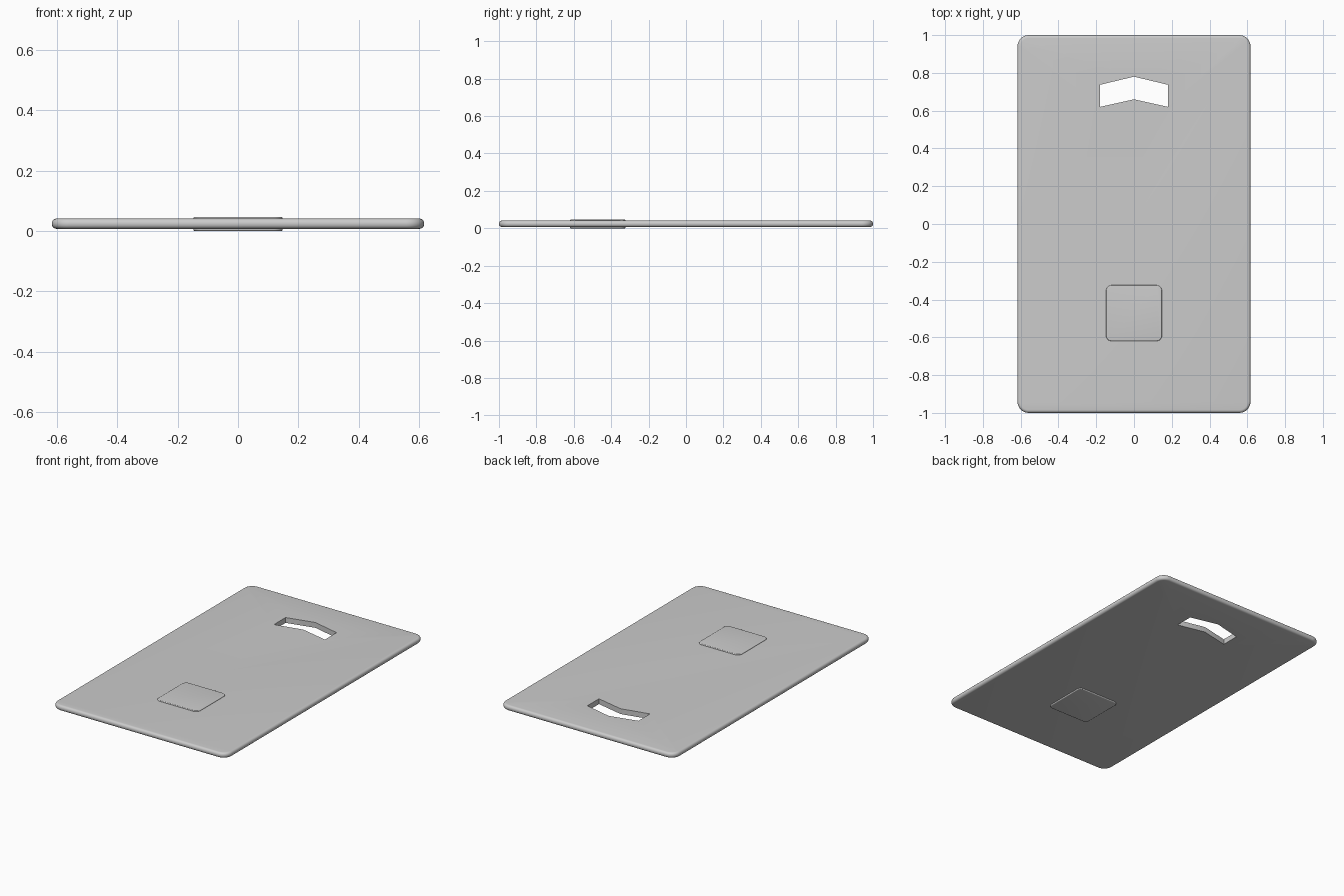
import bpy, bmesh
from math import sin, cos, pi

if "Cube" in bpy.data.objects:
    bpy.data.objects.remove(bpy.data.objects["Cube"])


def rounded_rect(hx, hy, r, n=8):
    pts = []
    for k, (sx, sy) in enumerate([(1, 1), (-1, 1), (-1, -1), (1, -1)]):
        for i in range(n + 1):
            a = (k + i / n) * pi / 2
            pts.append((sx * (hx - r) + r * cos(a), sy * (hy - r) + r * sin(a)))
    return pts


def loft(name, rings):
    """Skin a stack of equal-length closed rings and cap both ends."""
    bm = bmesh.new()
    loops = [[bm.verts.new(p) for p in ring] for ring in rings]
    bm.faces.new(loops[0][::-1])
    bm.faces.new(loops[-1])
    for a, b in zip(loops, loops[1:]):
        for i in range(len(a)):
            j = (i + 1) % len(a)
            bm.faces.new((a[i], a[j], b[j], b[i]))
    mesh = bpy.data.meshes.new(name)
    bm.to_mesh(mesh)
    bm.free()
    ob = bpy.data.objects.new(name, mesh)
    bpy.context.collection.objects.link(ob)
    return ob


def rounded_slab(name, hx, hy, corner, z0, z1, edge, cy=0, steps=5):
    """Rounded rectangle slab with rounded rims of radius edge."""
    sections = []
    for i in range(steps + 1):
        a = i / steps * pi / 2
        sections.append((edge * (1 - sin(a)), z0 + edge * (1 - cos(a))))
    sections += [(d, z0 + z1 - z) for d, z in reversed(sections)]
    rings = []
    for d, z in sections:
        rings.append([(x, y + cy, z) for x, y in
                      rounded_rect(hx - d, hy - d, corner - d)])
    return loft(name, rings)


def smooth(ob):
    bpy.ops.object.select_all(action='DESELECT')
    ob.select_set(True)
    bpy.context.view_layer.objects.active = ob
    bpy.ops.object.shade_smooth_by_angle(angle=0.6)


# Card body with a rounded rim
card = rounded_slab("card_body", 0.617, 1.0, 0.06, 0.007, 0.041, 0.0155)

# Chevron-shaped hanging slot
outline = [(-0.18, 0.62), (0, 0.66), (0.18, 0.62),
           (0.18, 0.737), (0, 0.78), (-0.18, 0.737)]
cutter = loft("slot_cutter", [[(x, y, z) for x, y in outline] for z in (-0.1, 0.1)])
cutter.hide_render = True
cutter.hide_set(True)
slot = card.modifiers.new("slot", 'BOOLEAN')
slot.operation = 'DIFFERENCE'
slot.solver = 'EXACT'
slot.object = cutter
bpy.context.view_layer.objects.active = card
bpy.ops.object.modifier_apply(modifier="slot")
bpy.data.objects.remove(cutter)
smooth(card)

# Chip pad, slightly proud of both faces
smooth(rounded_slab("chip_pad", 0.148, 0.148, 0.03, 0.0, 0.047, 0.005, cy=-0.472))
